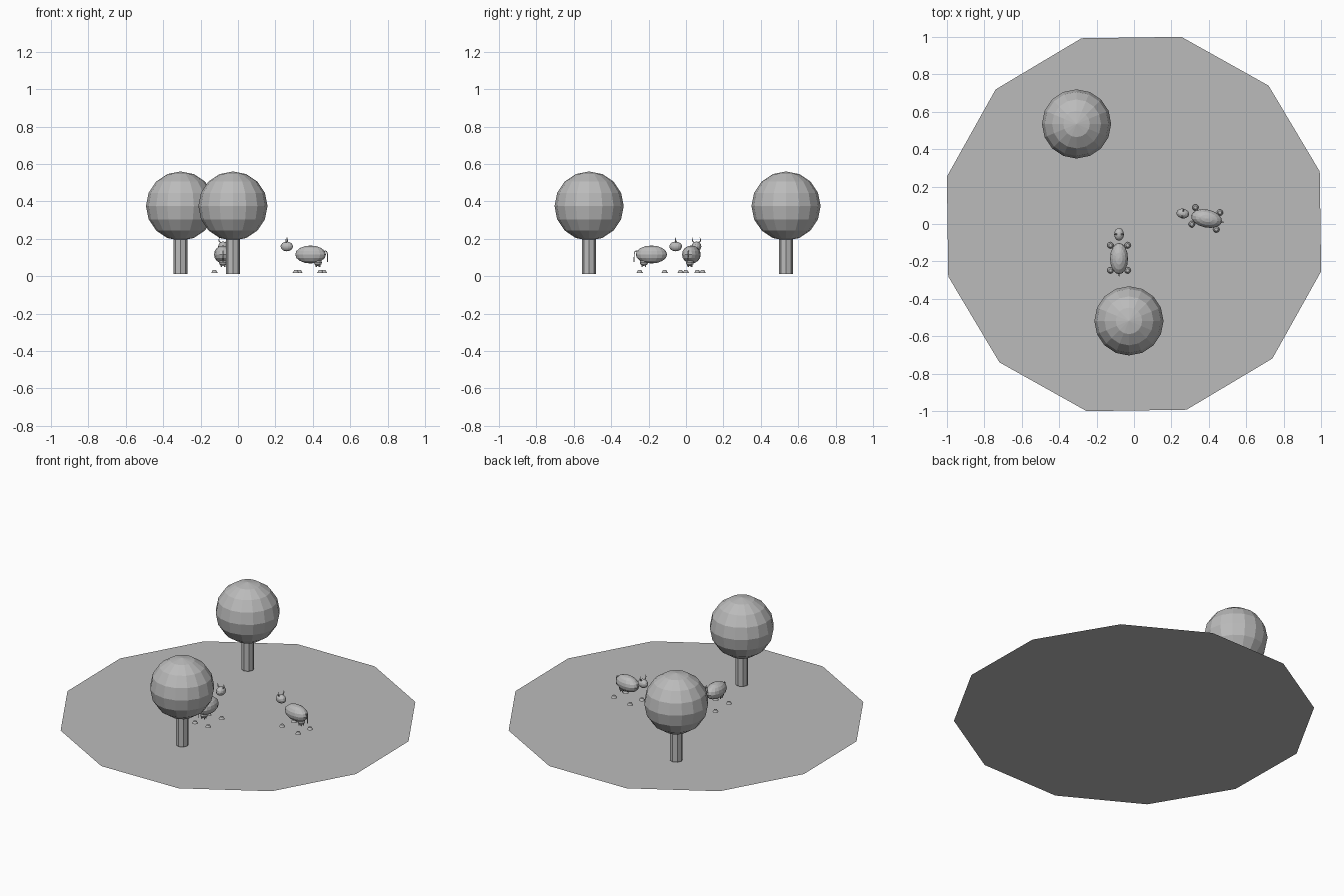
import bpy, math
from mathutils import Matrix, Vector

cube = bpy.data.objects.get("Cube")
if cube:
    bpy.data.objects.remove(cube)

grey = bpy.data.materials.new("plain_grey")
grey.use_nodes = True
grey.diffuse_color = (0.5, 0.5, 0.5, 1)
grey.node_tree.nodes["Principled BSDF"].inputs["Base Color"].default_value = (0.5, 0.5, 0.5, 1)


def finish(name, place=None):
    ob = bpy.context.object
    ob.name = name
    ob.data.materials.append(grey)
    if place:
        ob.matrix_world = place @ ob.matrix_basis
    return ob


def ball(name, loc, size, place=None, seg=16, rings=8):
    bpy.ops.mesh.primitive_uv_sphere_add(segments=seg, ring_count=rings, radius=1, location=loc)
    bpy.context.object.scale = size
    return finish(name, place)


def tube(name, points, radii, place):
    curve = bpy.data.curves.new(name, "CURVE")
    curve.dimensions = "3D"
    curve.bevel_depth = 1
    curve.bevel_resolution = 1
    curve.use_fill_caps = True
    spline = curve.splines.new("POLY")
    spline.points.add(len(points) - 1)
    for p, co, r in zip(spline.points, points, radii):
        p.co = (*co, 1)
        p.radius = r
    ob = bpy.data.objects.new(name, curve)
    curve.materials.append(grey)
    ob.matrix_world = place
    bpy.context.collection.objects.link(ob)


# Ground: a flat twelve-sided sheet
bpy.ops.mesh.primitive_circle_add(vertices=12, radius=1.032, fill_type="NGON",
                                  rotation=(0, 0, math.radians(15.8)))
finish("ground")


def tree(label, x, y):
    bpy.ops.mesh.primitive_cylinder_add(vertices=8, radius=0.037, depth=0.2, location=(x, y, 0.113))
    finish("trunk_" + label)
    ball("foliage_" + label, (x, y, 0.375), (0.185,) * 3)


tree("back", -0.307, 0.535)
tree("front", -0.027, -0.518)


def cow(label, x, y, angle):
    # Local frame: the cow faces +y
    place = Matrix.Translation((x, y, 0)) @ Matrix.Rotation(math.radians(angle), 4, "Z")
    ball("body_" + label, (0, 0, 0.116), (0.048, 0.084, 0.048), place)
    ball("head_" + label, (0, 0.13, 0.159), (0.026, 0.034, 0.026), place)
    # Udder and teats
    ball("udder_" + label, (0, -0.04, 0.073), (0.022, 0.022, 0.018), place, 12, 6)
    for sx in (-1, 1):
        for sy in (-1, 1):
            tube("teat_" + label, [(sx * 0.009, -0.04 + sy * 0.009, z) for z in (0.062, 0.05)],
                 (0.004, 0.003), place)
            # Hoof: a dome with a flat base
            bpy.ops.mesh.primitive_cone_add(vertices=12, radius1=0.017, radius2=0.009, depth=0.014,
                                            location=(sx * 0.046, 0.004 + sy * 0.067, 0.025))
            finish("hoof_" + label, place)
        # Horns curve outwards and up
        tube("horn_" + label,
             [(sx * 0.009, 0.13, 0.178), (sx * 0.02, 0.13, 0.185),
              (sx * 0.023, 0.13, 0.195), (sx * 0.019, 0.128, 0.206)],
             (0.004, 0.0035, 0.0025, 0.001), place)
    # Tail hangs behind
    tube("tail_" + label,
         [(0, -0.078, 0.135), (0, -0.087, 0.133), (0, -0.092, 0.12), (0, -0.093, 0.075)],
         (0.003, 0.003, 0.0025, 0.002), place)


cow("facing_back", -0.08, -0.185, 0)
cow("facing_right", 0.388, 0.029, 78)
